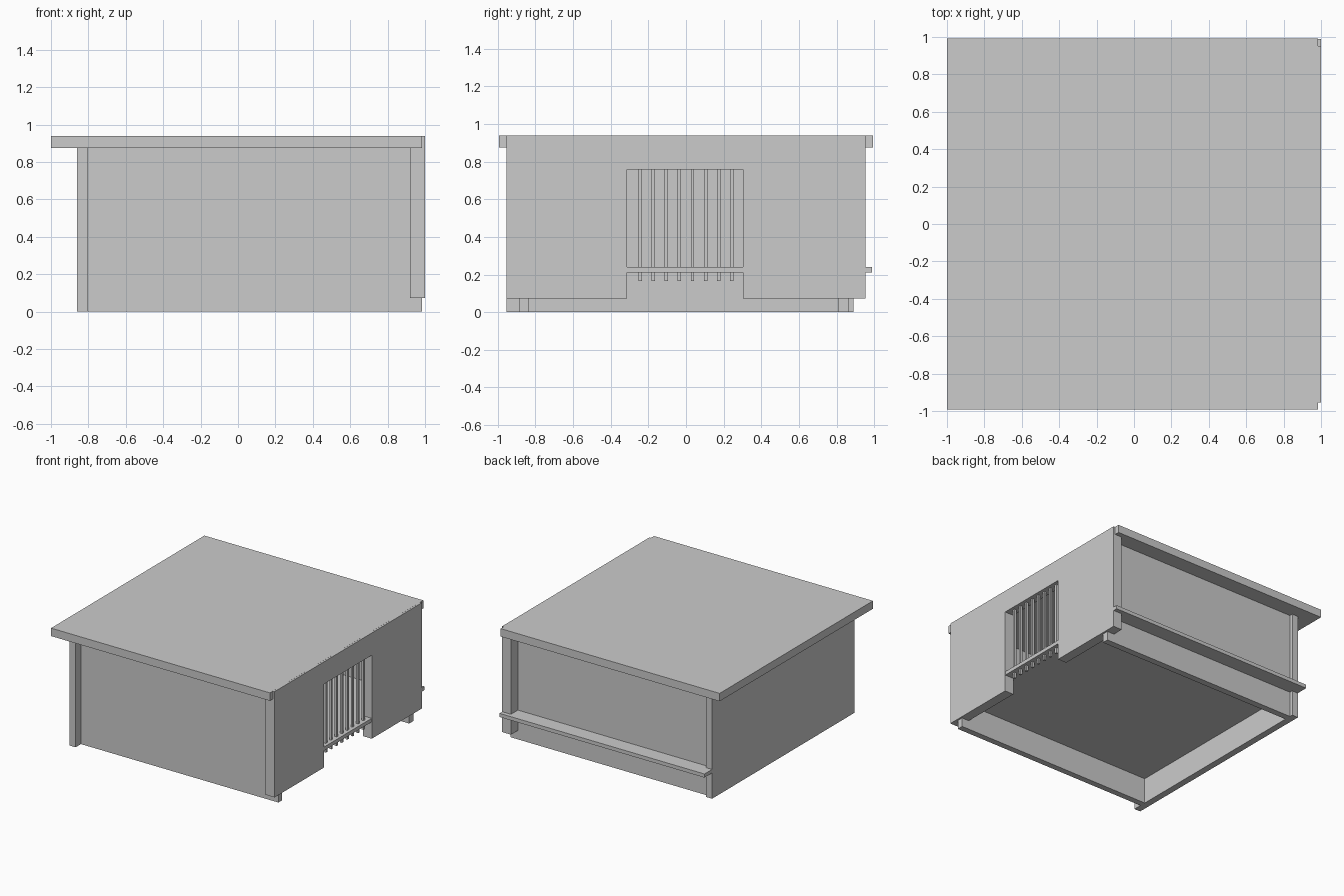
import bpy, bmesh

if "Cube" in bpy.data.objects:
    bpy.data.objects.remove(bpy.data.objects["Cube"])


def prism_x(name, profile, x0, x1):
    """Extrude a closed (y, z) profile along x."""
    bm = bmesh.new()
    face = bm.faces.new([bm.verts.new((x0, y, z)) for y, z in profile])
    ext = bmesh.ops.extrude_face_region(bm, geom=[face])
    verts = [g for g in ext["geom"] if isinstance(g, bmesh.types.BMVert)]
    bmesh.ops.translate(bm, verts=verts, vec=(x1 - x0, 0, 0))
    bmesh.ops.recalc_face_normals(bm, faces=bm.faces)
    mesh = bpy.data.meshes.new(name)
    bm.to_mesh(mesh)
    bm.free()
    obj = bpy.data.objects.new(name, mesh)
    bpy.context.collection.objects.link(obj)
    return obj


def box(name, x, y, z):
    """Box from (min, max) ranges."""
    return prism_x(name, [(y[0], z[0]), (y[1], z[0]), (y[1], z[1]), (y[0], z[1])], *x)


ROOF_Z = 0.875
OPEN_L, OPEN_R, OPEN_TOP = -0.314, 0.304, 0.757

# Overhanging roof slab
box("roof", (-1.0, 0.985), (-0.993, 0.993), (ROOF_Z, 0.94))

# Thick entrance wall with a doorway open at the bottom
prism_x("entrance_wall", [
    (-0.955, 0.073), (OPEN_L, 0.073), (OPEN_L, OPEN_TOP), (OPEN_R, OPEN_TOP),
    (OPEN_R, 0.073), (0.953, 0.073), (0.953, 0.9395), (-0.955, 0.9395)], 0.92, 1.0)

# Remaining walls
box("far_wall", (-0.86, -0.805), (-0.953, 0.89), (0, ROOF_Z))
box("front_wall", (-0.805, 0.985), (-0.884, -0.834), (0, ROOF_Z))
box("back_wall", (-0.805, 0.985), (0.81, 0.863), (0, ROOF_Z))

# Floor panel, sliding out past the back wall
box("floor_panel", (-0.859, 0.999), (-0.87, 0.988), (0.21, 0.24))

# Doorway bars, poking through the floor
for i in range(8):
    y = -0.244 + i * 0.0696
    box(f"bar_{i + 1}", (0.956, 0.974), (y - 0.009, y + 0.009), (0.165, OPEN_TOP + 0.005))
